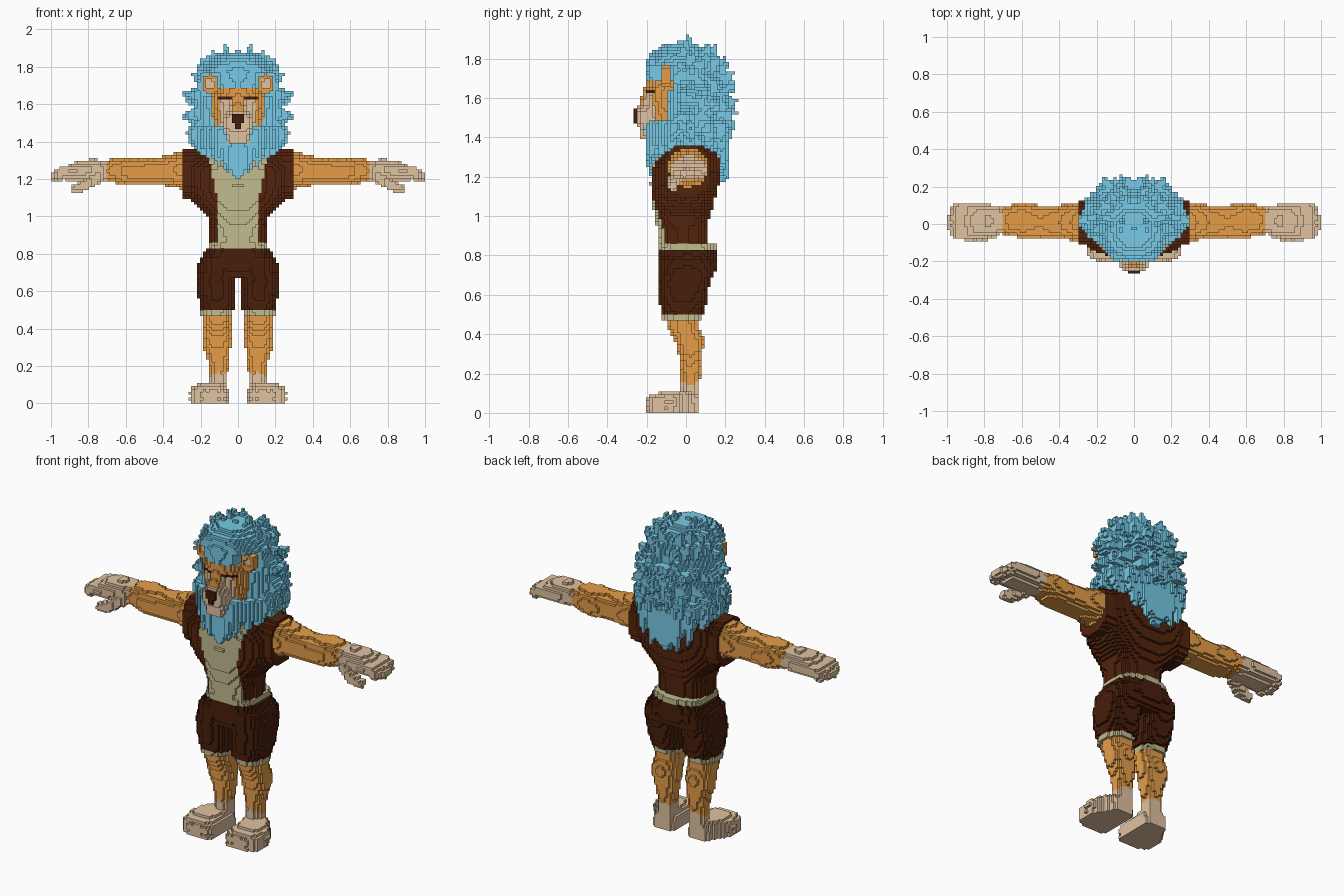
import bpy, math, random
from mathutils import Vector

V = 1 / 64                       # edge of one small block
random.seed(4)


def material(name, r, g, b):
    lin = [((c / 255 + 0.055) / 1.055) ** 2.4 for c in (r, g, b)]
    m = bpy.data.materials.new(name)
    m.diffuse_color = (*lin, 1)
    return m


MATS = [material("orange fur", 229, 158, 73), material("cream fur", 224, 194, 160),
        material("blue hair", 119, 202, 230), material("brown vest", 83, 36, 12),
        material("dark brown shorts", 72, 30, 11), material("beige cloth", 193, 188, 142),
        material("dark nose", 66, 28, 16)]
ORANGE, CREAM, BLUE, VEST, SHORTS, BEIGE, DARK = range(7)


def mid(c):
    return [(n + 0.5) * V for n in c]


def loft(axis, stations, power=2.3):
    """Blocks inside rounded sections (t, u0, u1, v0, v1) strung along an axis."""
    cells = set()
    others = [a for a in range(3) if a != axis]
    for s, e in zip(stations, stations[1:]):
        for n in range(round(s[0] / V), round(e[0] / V)):
            f = ((n + 0.5) * V - s[0]) / (e[0] - s[0])
            u0, u1, v0, v1 = [a + (b - a) * f for a, b in zip(s[1:], e[1:])]
            cu, cv, ru, rv = (u0 + u1) / 2, (v0 + v1) / 2, (u1 - u0) / 2, (v1 - v0) / 2
            for i in range(math.floor(u0 / V), math.ceil(u1 / V)):
                for j in range(math.floor(v0 / V), math.ceil(v1 / V)):
                    du, dv = abs((i + 0.5) * V - cu) / ru, abs((j + 0.5) * V - cv) / rv
                    if du ** power + dv ** power <= 1:
                        c = [0, 0, 0]
                        c[axis], c[others[0]], c[others[1]] = n, i, j
                        cells.add(tuple(c))
    return {c for c in cells if c[2] >= 0}


def sym(stations):
    """Sections centred on x = 0 from (z, half width, y0, y1)."""
    return [(z, -w, w, a, b) for z, w, a, b in stations]


def taper(p, q, r0, r1):
    """Blocks inside a tapering rod from p to q."""
    p, q, cells = Vector(p), Vector(q), set()
    steps = max(2, int((q - p).length / V) + 1)
    for s in range(steps + 1):
        c, r = p.lerp(q, s / steps), r0 + (r1 - r0) * s / steps
        lo = [math.floor((x - r) / V) for x in c]
        hi = [math.ceil((x + r) / V) for x in c]
        for i in range(lo[0], hi[0]):
            for j in range(lo[1], hi[1]):
                for k in range(max(0, lo[2]), hi[2]):
                    if (Vector(mid((i, j, k))) - c).length <= r:
                        cells.add((i, j, k))
    return cells


def mirror(cells):
    return cells | {(-1 - i, j, k) for i, j, k in cells}


parts, taken = {}, set()


def add(name, cells, rule):
    """Claim free blocks for a part; rule is a colour or a function of x, y, z."""
    free = cells - taken
    taken.update(free)
    parts[name] = {c: rule(*mid(c)) if callable(rule) else rule for c in free}


# Nose
add("nose", {c for c in loft(2, sym([(1.47, .01, -.266, -.2), (1.52, .03, -.266, -.2),
                                    (1.55, .036, -.266, -.2)]), 6)}, DARK)

# Head and muzzle
skull = loft(2, sym([(1.39, .05, -.18, 0), (1.45, .115, -.18, 0), (1.55, .14, -.195, .05),
                     (1.64, .14, -.205, .05), (1.69, .12, -.2, .05)]), 2.2)
muzzle = loft(2, sym([(1.385, .045, -.235, -.1), (1.41, .066, -.242, -.1), (1.45, .074, -.24, -.1),
                      (1.47, .085, -.252, -.1), (1.53, .08, -.256, -.1), (1.57, .05, -.24, -.1),
                      (1.62, .035, -.225, -.1), (1.68, .03, -.2, -.1)]), 2.8)


def face_colour(x, y, z):
    x = abs(x)
    if 1.622 < z < 1.64 and .035 < x < .105 and y < -.12:
        return DARK                                     # brows
    if 1.565 < z < 1.622 and .035 < x < .1 and y < -.12:
        return CREAM                                    # eye patches
    if z < 1.565 and x < .09 and y < -.14:
        return CREAM                                    # muzzle and chin
    return ORANGE


add("head", skull | muzzle, face_colour)

# Ears: round, with a cream hollow facing forward
ear = loft(1, [(-.125, .108, .19, 1.655, 1.76), (-.075, .108, .19, 1.655, 1.76)])
ear -= loft(1, [(-.125, .13, .17, 1.68, 1.738), (-.109, .13, .17, 1.68, 1.738)])
add("ears", mirror(ear), lambda x, y, z: CREAM if y < -.09 and math.hypot(abs(x) - .15, z - 1.708) < .027
    else ORANGE)

# Mane core, beard and tail of hair down the back
mane = loft(2, sym([(1.31, .15, -.15, .19), (1.38, .19, -.18, .19), (1.43, .215, -.18, .185),
                    (1.47, .23, -.12, .185), (1.55, .24, -.115, .185), (1.66, .235, -.125, .185),
                    (1.70, .225, -.195, .175), (1.78, .19, -.2, .145), (1.83, .15, -.18, .11),
                    (1.87, .09, -.12, .06)]))
mane |= loft(2, sym([(1.20, .012, -.195, -.1), (1.25, .05, -.195, -.05), (1.31, .105, -.195, 0),
                     (1.42, .17, -.19, 0)]), 3)
mane |= loft(2, sym([(1.17, .015, .14, .205), (1.25, .09, .08, .22), (1.33, .16, 0, .225),
                     (1.42, .19, 0, .21)]), 3)

# Mane tufts: rings of spikes, left open around the face
centre, tufts = Vector((0, .03, 1.58)), set()
for el, count in ((-40, 8), (-22, 9), (-2, 10), (18, 10), (38, 8), (60, 6)):
    for n in range(count):
        az = math.pi * (n + 0.6 * random.random()) / count - math.pi / 2
        e = math.radians(el + random.uniform(-6, 6))
        d = Vector((math.cos(az) * math.cos(e), math.sin(az) * math.cos(e), math.sin(e)))
        if el < 35 and d.y < -.42:
            continue
        base = centre + Vector((d.x * .17, d.y * .13, d.z * .22))
        tip = centre + Vector((d.x * .29, d.y * (.23 if d.y > 0 else .2), d.z * .32))
        tip.z += .015 if el > 30 else -.035
        tufts |= taper(base, tip, .066, .01)
# Outline spikes around the sides and top, then down the back
for x, y, z in ((.0, -.02, 1.885), (.07, .01, 1.91), (.135, .0, 1.88), (.195, .02, 1.84), (.245, .03, 1.765),
                (.295, .02, 1.665), (.295, .03, 1.535), (.27, .03, 1.45), (.05, .13, 1.85),
                (.06, .2, 1.80), (.1, .24, 1.73), (.03, .25, 1.68), (.17, .245, 1.66), (.07, .25, 1.58),
                (.14, .235, 1.5), (.04, .235, 1.45), (.06, -.12, 1.855), (.14, -.08, 1.83)):
    tip = Vector((x, y, z))
    tufts |= taper(centre + (tip - centre) * .62, tip, .055, .01)
# Hanging locks beside the beard and over the shoulders, and the forelock
for x, y, z in ((.06, -.185, 1.24), (.1, -.18, 1.275), (.15, -.13, 1.30), (.19, -.08, 1.31),
                (.2, .02, 1.31), (.2, .12, 1.31), (.15, .19, 1.25), (.08, .205, 1.2)):
    tufts |= taper((x * 1.1, y * .9, 1.44), (x, y, z), .045, .011)
for x in (0, .045, .09):
    tufts |= taper((x, -.16, 1.78), (x * 1.1, -.2 + x * .3, 1.675 + x * .2), .035, .01)


def keeps(x, y, z):
    """Narrow the mane towards the face and clear the space around the ears."""
    x = abs(x)
    in_ear = x > .1 and y < -.07 and 1.645 < z < 1.77
    return x < .32 + 1.1 * min(y, 0) and not in_ear and z < 1.92


add("mane", {c for c in mane | mirror(tufts) if keeps(*mid(c))}, BLUE)

# Torso: open vest over a beige shirt
torso = loft(2, sym([(.86, .15, -.135, .105), (.94, .15, -.145, .105), (1.0, .165, -.16, .125),
                     (1.05, .21, -.168, .14), (1.10, .255, -.175, .15), (1.16, .28, -.18, .165),
                     (1.24, .29, -.178, .178), (1.30, .29, -.15, .175), (1.34, .28, -.105, .15),
                     (1.36, .26, -.06, .1)]), 2.7)
torso |= mirror(loft(0, [(.18, -.12, .13, 1.08, 1.36), (.295, -.115, .13, 1.095, 1.36)]))


def torso_colour(x, y, z):
    return BEIGE if y < -.02 and abs(x) < .102 + max(0, z - 1.05) * .2 else VEST


add("vest_and_shirt", torso, torso_colour)

# Waistband and shorts
add("waistband", loft(2, sym([(.828, .165, -.145, .15), (.865, .16, -.145, .15)]), 2.6), BEIGE)
hips = loft(2, sym([(.67, .215, -.13, .12), (.72, .215, -.135, .15), (.78, .195, -.14, .155),
                    (.83, .165, -.14, .15)]), 2.8)
thigh = loft(2, [(.50, .014, .195, -.125, .085), (.56, .013, .212, -.135, .105),
                 (.66, .012, .225, -.135, .12), (.72, .004, .218, -.135, .148),
                 (.78, 0, .2, -.14, .15)], 2.6)
add("shorts", hips | mirror(thigh), SHORTS)
add("shorts_hems", mirror(loft(2, [(.47, .03, .2, -.12, .075), (.50, .026, .2, -.122, .078)])), BEIGE)

# Lower legs
shin = loft(2, [(.10, .055, .155, -.03, .07), (.17, .055, .152, -.025, .07), (.24, .045, .165, -.03, .075),
                (.32, .036, .19, -.045, .085), (.37, .034, .19, -.06, .092), (.43, .034, .185, -.09, .07),
                (.48, .034, .185, -.105, .07)])
add("lower_legs", mirror(shin),
    lambda x, y, z: CREAM if z < .17 - abs(abs(x) - .105) * .5 else ORANGE)

# Feet with four toes each
foot = loft(1, [(-.19, .075, .235, -.06, .09), (-.13, .055, .25, -.06, .105), (-.05, .052, .24, -.06, .112),
                (0, .05, .205, -.06, .115), (.07, .058, .16, -.06, .1)], 4)
for x, y in ((.085, -.165), (.13, -.17), (.178, -.165), (.218, -.145)):
    foot |= taper((x, -.08, .055), (x, y, .05), .042, .038)
    foot |= taper((x, -.1, .02), (x, y, .01), .04, .036)
add("feet", mirror(foot), CREAM)

# Arms
arm = loft(0, [(.27, -.09, .11, 1.115, 1.35), (.32, -.088, .11, 1.16, 1.34), (.40, -.08, .10, 1.165, 1.32),
               (.50, -.08, .10, 1.17, 1.305), (.60, -.075, .11, 1.165, 1.318), (.66, -.065, .10, 1.18, 1.312),
               (.705, -.052, .09, 1.192, 1.30)])
add("arms", mirror(arm), ORANGE)

# Hands with four fingers and a drooping thumb
hand = loft(0, [(.703, -.052, .09, 1.192, 1.30), (.78, -.07, .105, 1.188, 1.308),
                (.86, -.082, .108, 1.19, 1.295), (.92, -.075, .105, 1.19, 1.265)])
for y, reach in ((-.055, .955), (-.008, .974), (.038, .974), (.082, .955)):
    hand |= taper((.87, y, 1.245), (.94, y, 1.235), .032, .03)
    hand |= taper((.94, y, 1.235), (reach, y * .9, 1.215), .03, .027)
hand |= taper((.75, -.04, 1.215), (.82, -.07, 1.165), .035, .03)
hand |= taper((.82, -.07, 1.165), (.865, -.066, 1.152), .03, .027)
add("hands", mirror(hand), CREAM)

# Turn the blocks into meshes, keeping only the outer faces
SIDES = (((1, 0, 0), ((1, 0, 0), (1, 1, 0), (1, 1, 1), (1, 0, 1))),
         ((-1, 0, 0), ((0, 0, 0), (0, 0, 1), (0, 1, 1), (0, 1, 0))),
         ((0, 1, 0), ((0, 1, 0), (0, 1, 1), (1, 1, 1), (1, 1, 0))),
         ((0, -1, 0), ((0, 0, 0), (1, 0, 0), (1, 0, 1), (0, 0, 1))),
         ((0, 0, 1), ((0, 0, 1), (1, 0, 1), (1, 1, 1), (0, 1, 1))),
         ((0, 0, -1), ((0, 0, 0), (0, 1, 0), (1, 1, 0), (1, 0, 0))))
for name, cells in parts.items():
    index, faces, colours = {}, [], []
    for c, colour in cells.items():
        for step, corners in SIDES:
            if tuple(a + b for a, b in zip(c, step)) not in taken:
                faces.append([index.setdefault(tuple(a + b for a, b in zip(c, o)), len(index))
                              for o in corners])
                colours.append(colour)
    used = sorted(set(colours))
    mesh = bpy.data.meshes.new(name)
    mesh.from_pydata([[n * V for n in v] for v in index], [], faces)
    for u in used:
        mesh.materials.append(MATS[u])
    for poly, colour in zip(mesh.polygons, colours):
        poly.material_index = used.index(colour)
    bpy.context.collection.objects.link(bpy.data.objects.new(name, mesh))
